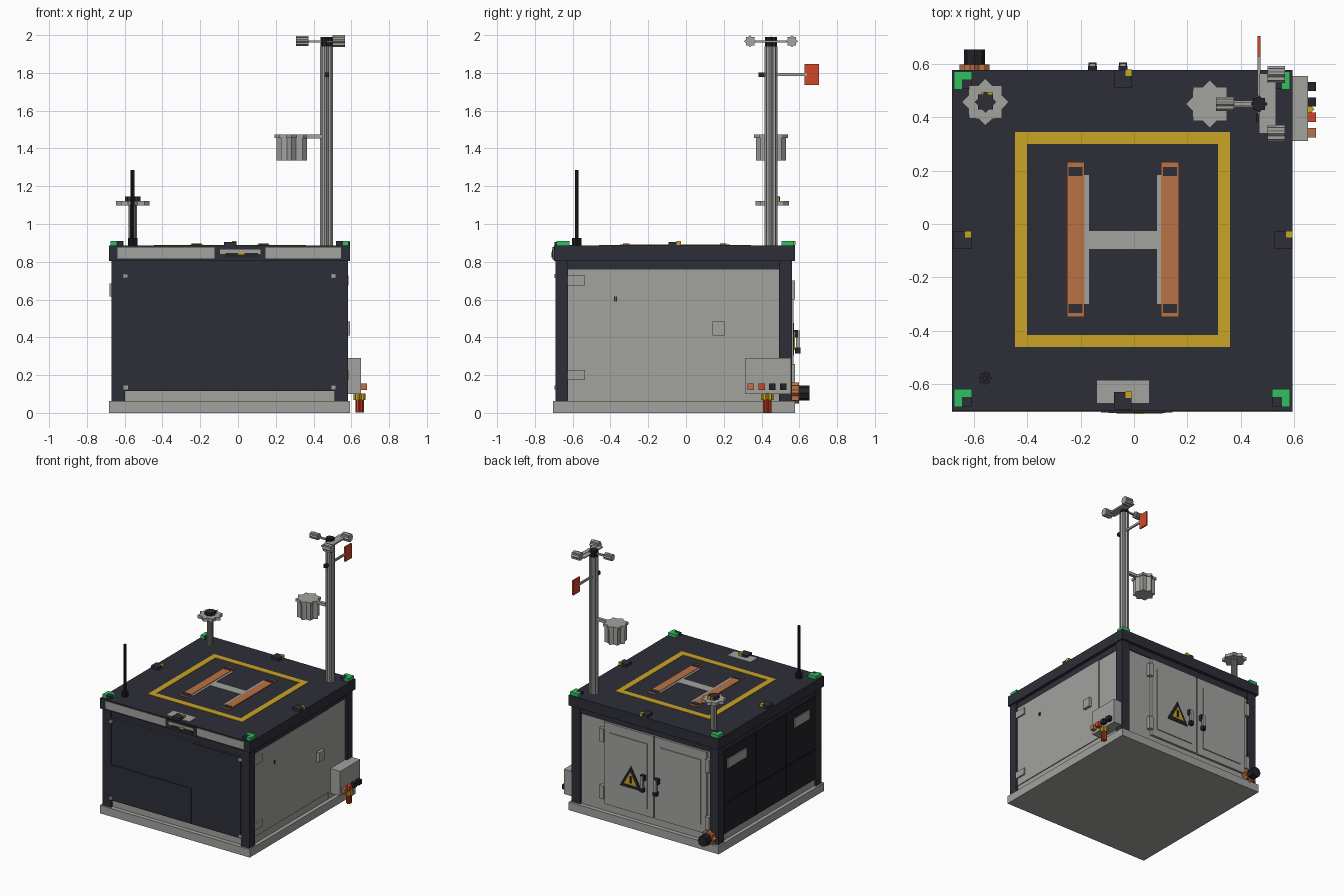
import bpy, bmesh, math
from mathutils import Matrix, Vector


def mat(name, r, g, b):
    m = bpy.data.materials.new(name)
    m.diffuse_color = (r, g, b, 1)
    return m


DARK = mat("dark_slate", 0.027, 0.028, 0.039)
BLACK = mat("near_black", 0.016, 0.016, 0.021)
GREY = mat("light_grey", 0.36, 0.36, 0.345)
YELLOW = mat("safety_yellow", 0.60, 0.37, 0.018)
COPPER = mat("copper_orange", 0.49, 0.17, 0.06)
RED = mat("signal_red", 0.65, 0.06, 0.02)
GREEN = mat("beacon_green", 0.03, 0.53, 0.12)


def finish(name, bm, m):
    bmesh.ops.recalc_face_normals(bm, faces=bm.faces)
    me = bpy.data.meshes.new(name)
    bm.to_mesh(me)
    bm.free()
    me.materials.append(m)
    ob = bpy.data.objects.new(name, me)
    bpy.context.collection.objects.link(ob)
    return ob


def box(name, m, x0, x1, y0, y1, z0, z1):
    bm = bmesh.new()
    bmesh.ops.create_cube(bm, size=1)
    for v in bm.verts:
        v.co = ((x0 + x1) / 2 + v.co.x * (x1 - x0),
                (y0 + y1) / 2 + v.co.y * (y1 - y0),
                (z0 + z1) / 2 + v.co.z * (z1 - z0))
    return finish(name, bm, m)


def prism(name, m, base, length, r, axis='Z', ratio=0.77, n=8):
    """Ribbed prism: star section with n points, extruded along an axis."""
    bm = bmesh.new()
    ring = []
    for i in range(2 * n):
        a = math.pi * i / n
        q = r if i % 2 == 0 else r * ratio
        ring.append(bm.verts.new((q * math.cos(a), q * math.sin(a), 0)))
    face = bm.faces.new(ring)
    ext = bmesh.ops.extrude_face_region(bm, geom=[face])
    top = [v for v in ext['geom'] if isinstance(v, bmesh.types.BMVert)]
    bmesh.ops.translate(bm, verts=top, vec=(0, 0, length))
    rot = {'Z': Matrix(), 'Y': Matrix.Rotation(-math.pi / 2, 4, 'X'),
           'X': Matrix.Rotation(math.pi / 2, 4, 'Y')}[axis]
    bm.transform(Matrix.Translation(Vector(base)) @ rot)
    return finish(name, bm, m)


# Shell: base, core, posts, roof
box("base_plinth", GREY, -0.683, 0.594, -0.705, 0.578, 0, 0.062)
box("body_core", GREY, -0.655, 0.565, -0.672, 0.545, 0.06, 0.80)
for x0 in (-0.67, 0.51):
    for y0 in (-0.692, 0.493):
        box("corner_post", DARK, x0, x0 + 0.073, y0, y0 + 0.067, 0.06, 0.81)
box("roof_slab", DARK, -0.683, 0.594, -0.70, 0.578, 0.805, 0.885)
for y0, y1 in ((-0.685, -0.66), (0.53, 0.552)):
    box("header_rail", DARK, -0.62, 0.53, y0, y1, 0.755, 0.81)
for x0, x1 in ((-0.665, -0.64), (0.55, 0.57)):
    box("header_rail", DARK, x0, x1, -0.64, 0.51, 0.758, 0.81)

# Front shutter, seams and bolts
box("front_shutter", DARK, -0.60, 0.51, -0.686, -0.66, 0.115, 0.755)
box("shutter_lower_plate", DARK, -0.60, 0.085, -0.690, -0.68, 0.12, 0.39)
box("shutter_right_plate", DARK, 0.09, 0.505, -0.690, -0.68, 0.12, 0.74)
for x in (-0.594, 0.505):
    for z in (0.135, 0.725):
        box("shutter_bolt", GREY, x - 0.011, x + 0.011, -0.697, -0.68, z - 0.011, z + 0.011)

# Front fascia with central camera housing
box("front_fascia", GREY, -0.637, 0.546, -0.704, -0.69, 0.818, 0.876)
box("camera_frame", DARK, -0.124, 0.145, -0.706, -0.69, 0.813, 0.878)
box("camera_plate", GREY, -0.095, 0.118, -0.709, -0.69, 0.842, 0.866)
box("camera_block", BLACK, -0.065, 0.107, -0.711, -0.69, 0.822, 0.846)
box("camera_lens", YELLOW, 0.0, 0.035, -0.7125, -0.69, 0.838, 0.852)

# Right side panel: door, hinges, latch
box("right_door", GREY, 0.55, 0.572, -0.623, 0.285, 0.118, 0.757)
box("right_panel", GREY, 0.55, 0.568, 0.29, 0.49, 0.07, 0.757)
for z in (0.175, 0.675):
    box("right_hinge", GREY, 0.56, 0.584, -0.625, -0.535, z, z + 0.052)
box("right_latch", GREY, 0.56, 0.594, 0.14, 0.205, 0.41, 0.483)
for y in (-0.377, -0.367):
    box("right_keyhole", BLACK, 0.57, 0.575, y - 0.003, y + 0.003, 0.59, 0.615)

# Left side: dark panel grid, vents
box("left_backing", BLACK, -0.664, -0.64, -0.625, 0.495, 0.115, 0.76)
for y0, y1 in ((-0.62, -0.262), (-0.252, 0.101), (0.111, 0.49)):
    for z0, z1 in ((0.12, 0.345), (0.355, 0.755)):
        box("left_panel", BLACK, -0.671, -0.65, y0, y1, z0, z1)
for y0, y1 in ((0.23, 0.46), (-0.535, -0.355)):
    box("left_vent", GREY, -0.68, -0.66, y0, y1, 0.615, 0.685)

# Back double doors
for x0, x1 in ((-0.115, 0.305), (-0.57, -0.125)):
    box("back_door", GREY, x0, x1, 0.53, 0.562, 0.12, 0.75)
    box("back_door_panel", GREY, x0 + 0.05, x1 - 0.05, 0.55, 0.569, 0.18, 0.68)
for x in (0.318, -0.583):
    for z in (0.21, 0.65):
        box("back_hinge", GREY, x - 0.018, x + 0.018, 0.54, 0.576, z - 0.05, z + 0.05)
for x in (-0.155, -0.041):
    box("handle_mount", BLACK, x - 0.017, x + 0.017, 0.555, 0.592, 0.40, 0.44)
    box("handle_bar", GREY, x - 0.011, x + 0.011, 0.583, 0.602, 0.34, 0.435)
    box("handle_grip", BLACK, x - 0.015, x + 0.015, 0.578, 0.605, 0.315, 0.345)


def triangle(name, m, cx, cz, w, h, y0, y1):
    bm = bmesh.new()
    pts = ((-w / 2, -h / 2), (w / 2, -h / 2), (0, h / 2))
    a = [bm.verts.new((cx + p, y0, cz + q)) for p, q in pts]
    b = [bm.verts.new((cx + p, y1, cz + q)) for p, q in pts]
    bm.faces.new(a)
    bm.faces.new(b)
    for i in range(3):
        bm.faces.new((a[i], a[i - 1], b[i - 1], b[i]))
    finish(name, bm, m)


# Warning sign
triangle("warning_sign", BLACK, 0.07, 0.39, 0.19, 0.17, 0.565, 0.573)
triangle("warning_sign_field", YELLOW, 0.07, 0.382, 0.11, 0.10, 0.570, 0.576)
box("warning_mark", BLACK, 0.062, 0.078, 0.57, 0.578, 0.345, 0.40)

# Back inlet coupling
prism("inlet_flange", COPPER, (-0.598, 0.555, 0.105), 0.042, 0.056, 'Y')
prism("inlet_coupling", BLACK, (-0.598, 0.59, 0.105), 0.065, 0.04, 'Y', 0.9)

# Landing pad markings
X0, X1, Y0, Y1, W = -0.446, 0.36, -0.461, 0.345, 0.045
for a, b, c, d in ((X0, X1, Y0, Y0 + W), (X0, X1, Y1 - W, Y1),
                   (X0, X0 + W, Y0 + W, Y1 - W), (X1 - W, X1, Y0 + W, Y1 - W)):
    box("pad_border", YELLOW, a, b, c, d, 0.883, 0.888)
box("pad_crossbar", GREY, -0.17, 0.087, -0.094, -0.026, 0.883, 0.888)
for x0, x1 in ((-0.20, -0.169), (0.086, 0.12)):
    box("pad_leg", GREY, x0, x1, -0.30, 0.184, 0.883, 0.888)
for x0 in (-0.252, 0.102):
    box("charging_rail", COPPER, x0, x0 + 0.066, -0.349, 0.2325, 0.883, 0.892)
    for y0 in (-0.334, 0.18):
        box("rail_clamp", DARK, x0 + 0.007, x0 + 0.059, y0, y0 + 0.034, 0.885, 0.896)
box("sensor_pad", GREY, -0.139, 0.056, -0.67, -0.587, 0.883, 0.889)

# Edge sensors and corner beacons
for x, y in ((-0.643, -0.06), (0.56, -0.06), (-0.042, 0.545), (-0.042, -0.662)):
    box("edge_sensor", DARK, x - 0.033, x + 0.033, y - 0.033, y + 0.033, 0.88, 0.905)
    box("edge_sensor_lens", YELLOW, x + 0.01, x + 0.034, y + 0.01, y + 0.034, 0.888, 0.909)
for x, s in ((-0.64, -1), (0.551, 1)):
    for y in (-0.652, 0.538):
        box("beacon_base", DARK, x - 0.032, x + 0.032, y - 0.032, y + 0.032, 0.88, 0.907)
        xs = sorted((x + s * 0.004, x + s * 0.034))
        box("beacon_side", GREEN, xs[0], xs[1], y - 0.033, y + 0.034, 0.886, 0.911)
        xs = sorted((x - s * 0.033, x + s * 0.004))
        box("beacon_top", GREEN, xs[0], xs[1], y + 0.004, y + 0.034, 0.886, 0.911)

# Whip antenna
prism("antenna_base", BLACK, (-0.558, -0.578, 0.88), 0.045, 0.025)
prism("antenna_whip", BLACK, (-0.558, -0.578, 0.92), 0.365, 0.010, ratio=0.9)

# Satellite receiver
GX, GY = -0.557, 0.457
prism("receiver_pole", GREY, (GX, GY, 0.88), 0.225, 0.022)
prism("receiver_disc", GREY, (GX, GY, 1.098), 0.024, 0.088)
prism("receiver_cap", DARK, (GX, GY, 1.12), 0.026, 0.04)
box("receiver_mark", YELLOW, GX - 0.015, GX + 0.028, GY + 0.01, GY + 0.038, 1.122, 1.144)

# Weather mast
MX, MY = 0.469, 0.45
prism("mast", GREY, (MX, MY, 0.88), 1.06, 0.034)
prism("mast_head", BLACK, (MX, MY, 1.935), 0.055, 0.032)
box("shield_arm", GREY, 0.28, MX, MY - 0.012, MY + 0.012, 1.452, 1.474)
prism("shield_body", GREY, (0.284, MY, 1.335), 0.13, 0.08)
prism("shield_cap", GREY, (0.284, MY, 1.455), 0.02, 0.09)

# Wind cups
box("cup_plate", GREY, MX, MX + 0.06, MY - 0.11, MY + 0.115, 1.962, 1.970)
box("cup_arm", GREY, MX - 0.13, MX, MY - 0.006, MY + 0.006, 1.960, 1.972)
for k in range(3):
    a = math.pi + k * 2 * math.pi / 3
    cx, cy = MX + 0.128 * math.cos(a), MY + 0.128 * math.sin(a)
    if k:
        prism("wind_cup", GREY, (cx - 0.033, cy, 1.968), 0.066, 0.032, 'X')
        box("cup_arm", GREY, cx - 0.03, cx, min(cy, MY), max(cy, MY), 1.960, 1.972)
    else:
        prism("wind_cup", GREY, (cx - 0.033, cy, 1.968), 0.066, 0.026, 'X')

# Wind vane
box("vane_arm", GREY, MX - 0.006, MX + 0.006, 0.40, 0.64, 1.783, 1.799)
box("vane_tail", RED, MX - 0.006, MX + 0.006, 0.627, 0.705, 1.735, 1.848)
box("vane_weight", BLACK, MX - 0.012, MX + 0.012, 0.385, 0.415, 1.778, 1.803)

# Electrical box with plugs and supply cable
box("electrical_box", GREY, 0.565, 0.652, 0.312, 0.555, 0.10, 0.29)
for y, m in ((0.342, COPPER), (0.40, RED), (0.457, BLACK), (0.515, BLACK)):
    box("plug", m, 0.645, 0.683, y - 0.017, y + 0.017, 0.12, 0.155)
prism("cable_gland", YELLOW, (0.644, 0.43, 0.068), 0.034, 0.032)
prism("supply_cable", RED, (0.644, 0.43, 0.002), 0.07, 0.022)
